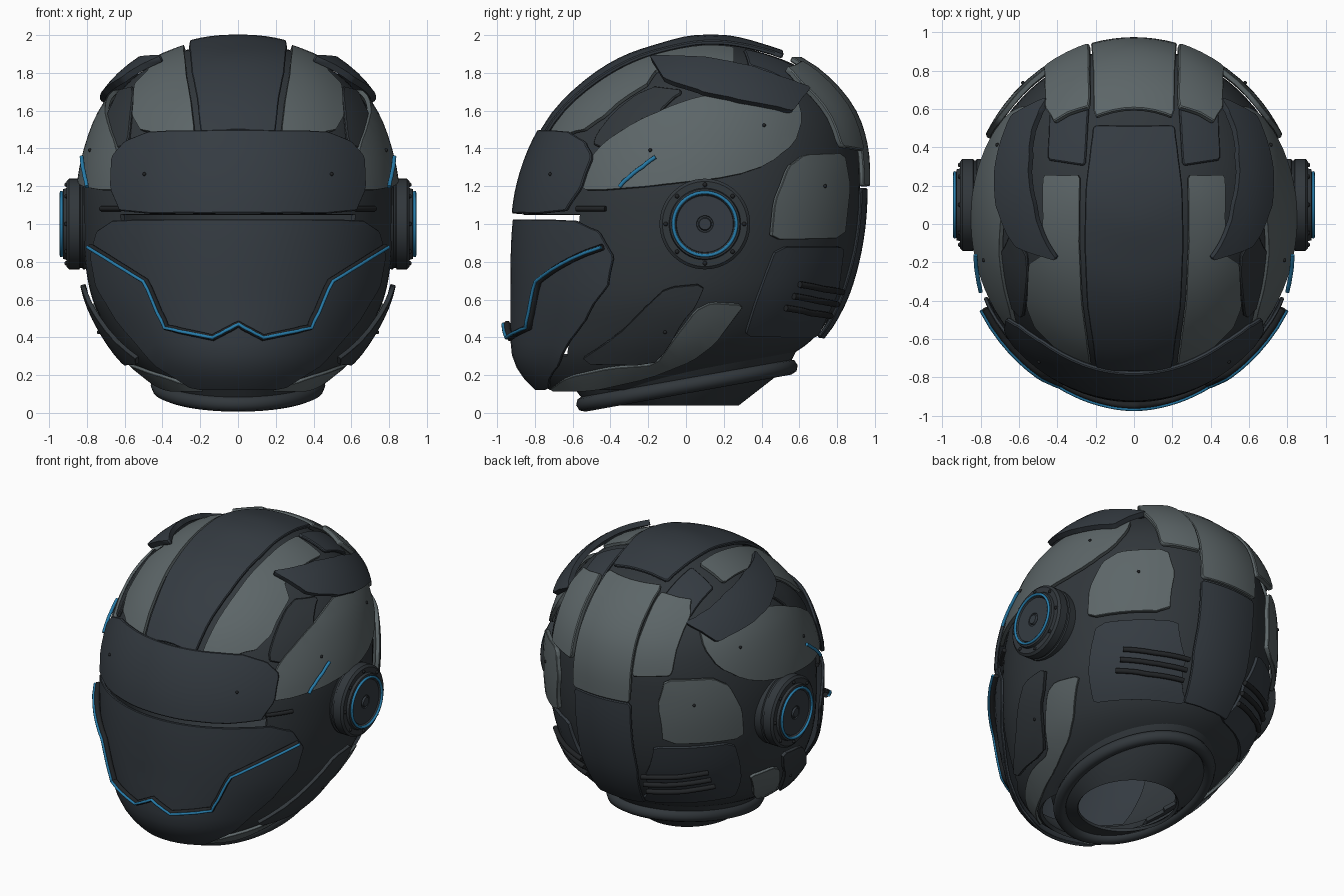
import bpy, bmesh, math
from mathutils import Vector
from mathutils.bvhtree import BVHTree

if "Cube" in bpy.data.objects:
    bpy.data.objects.remove(bpy.data.objects["Cube"])


def material(name, rgb, rough=0.5):
    m = bpy.data.materials.new(name)
    m.use_nodes = True
    m.diffuse_color = (*rgb, 1)
    node = m.node_tree.nodes["Principled BSDF"]
    node.inputs["Base Color"].default_value = (*rgb, 1)
    node.inputs["Roughness"].default_value = rough
    return m


SHELL = material("shell charcoal", (.031, .038, .044))
DARK = material("dark blue grey", (.035, .044, .054))
LIGHT = material("light grey", (.108, .132, .138))
BLUE = material("glow blue", (.02, .2, .4))
TRIM = material("black trim", (.015, .017, .019))


def add(name, data, mat):
    data.materials.append(mat)
    ob = bpy.data.objects.new(name, data)
    bpy.context.scene.collection.objects.link(ob)
    return ob


def finish(ob, angle=35):
    """Bake the modifiers, then smooth while keeping hard edges."""
    graph = bpy.context.evaluated_depsgraph_get()
    me = bpy.data.meshes.new_from_object(ob.evaluated_get(graph))
    name, mat = ob.name, ob.data.materials[0]
    bpy.data.objects.remove(ob)
    me.materials.clear()
    add(name, me, mat).name = name
    me.shade_smooth()
    me.set_sharp_from_angle(angle=math.radians(angle))


def mesh_object(name, bm, mat, thick=0, mirror=False, bevel=0):
    me = bpy.data.meshes.new(name)
    bm.to_mesh(me)
    bm.free()
    ob = add(name, me, mat)
    if thick:
        mod = ob.modifiers.new("thickness", 'SOLIDIFY')
        mod.thickness, mod.offset = thick, -1
    if bevel:
        mod = ob.modifiers.new("bevel", 'BEVEL')
        mod.width, mod.segments = bevel, 1
        mod.angle_limit = math.radians(50)
    if mirror:
        ob.modifiers.new("mirror", 'MIRROR').use_mirror_merge = False
    finish(ob)


def loft(bm, rings):
    loops = [[bm.verts.new(p) for p in ring] for ring in rings]
    n = len(loops[0])
    for a, b in zip(loops, loops[1:]):
        for i in range(n):
            j = (i + 1) % n
            bm.faces.new((a[i], a[j], b[j], b[i]))
    return loops


def ellipse(yc, rx, ry, height, n=96):
    pts = []
    for i in range(n):
        t = math.tau * i / n
        y = yc + ry * math.sin(t)
        pts.append(Vector((rx * math.cos(t), y, height(y))))
    return pts


# Head shell sections: height, half width, front y, back y
ROWS = [(.12, .36, -.72, -.08), (.2, .48, -.81, .28), (.3, .59, -.87, .54),
        (.42, .68, -.88, .70), (.6, .77, -.88, .81), (.8, .81, -.88, .875),
        (1.0, .825, -.87, .91), (1.2, .82, -.84, .92), (1.4, .78, -.77, .91),
        (1.58, .71, -.66, .85), (1.74, .59, -.49, .72), (1.85, .44, -.31, .56),
        (1.92, .27, -.10, .36), (1.95, .13, .02, .24), (1.956, .02, .11, .15)]


def section(s):
    i = min(int(s), len(ROWS) - 2)
    t = s - i
    p = [Vector(ROWS[max(0, min(len(ROWS) - 1, i + k))]) for k in (-1, 0, 1, 2)]
    return .5 * (2 * p[1] + (p[2] - p[0]) * t + (2 * p[0] - 5 * p[1] + 4 * p[2] - p[3]) * t * t
                 + (3 * p[1] - p[0] - 3 * p[2] + p[3]) * t ** 3)


bm = bmesh.new()
rings = []
for k in range((len(ROWS) - 1) * 4 + 1):
    z, w, front, back = section(k / 4)
    rings.append(ellipse((front + back) / 2, w, (back - front) / 2, lambda y, z=z: z))
loops = loft(bm, rings)
bm.faces.new(loops[-1])
bottom = bm.faces.new(loops[0][::-1])
bm.normal_update()
tree = BVHTree.FromBMesh(bm)

# Face opening and neck hole
gone = [bottom]
for f in bm.faces:
    c = f.calc_center_median()
    face_hole = .3 < c.z < 1.06 and c.y < -.55 - .12 * (1 - c.z)
    neck_hole = f.normal.z < -.4 and (c.x / .36) ** 2 + (c.y / .48) ** 2 < 1
    if f is not bottom and (face_hole or neck_hole):
        gone.append(f)
bmesh.ops.delete(bm, geom=gone, context='FACES')
mesh_object("head_shell", bm, SHELL, thick=.025)


def drop(u, v, side, off):
    """Project a flat point onto the head shell and lift it."""
    origin, d = {'side': ((3, u, v), (-1, 0, 0)), 'front': ((u, -3, v), (0, 1, 0)),
                 'back': ((u, 3, v), (0, -1, 0)), 'top': ((u, v, 3), (0, 0, -1))}[side]
    origin, d = Vector(origin), Vector(d)
    loc, nor, _, _ = tree.ray_cast(origin, d)
    if loc is None:
        loc, nor, _, _ = tree.find_nearest(origin + d * 2.9)
    return loc + nor * off


def both(half):
    return half + [(-x, y) for x, y in reversed(half)]


def plate(name, pts, side, mat, off, thick=.02, mirror=True, soft=.12, step=.055):
    """Curved armour plate cut from a flat outline."""
    n = len(pts)
    outline = []
    for i in range(n):
        p = Vector(pts[i])
        for q in (Vector(pts[i - 1]), Vector(pts[(i + 1) % n])):
            outline.append(p.lerp(q, soft))
    bm = bmesh.new()
    bm.faces.new([bm.verts.new((p.x, p.y, 0)) for p in outline])
    for axis in (0, 1):
        lo, hi = min(p[axis] for p in outline), max(p[axis] for p in outline)
        count = max(2, round((hi - lo) / step))
        normal = Vector((1 - axis, axis, 0))
        for k in range(1, count):
            bmesh.ops.bisect_plane(bm, geom=bm.verts[:] + bm.edges[:] + bm.faces[:], dist=1e-5,
                                   plane_co=normal * (lo + (hi - lo) * k / count), plane_no=normal)
    for v in bm.verts:
        v.co = drop(v.co.x, v.co.y, side, off)
    bm.normal_update()
    facing = sum(f.normal.dot(f.calc_center_median() - Vector((0, 0, 1))) * f.calc_area() for f in bm.faces)
    if facing < 0:
        bmesh.ops.reverse_faces(bm, faces=bm.faces[:])
    mesh_object(name, bm, mat, thick, mirror, .006)


def pipe(name, points, radius, mat, mirror=True, closed=False):
    cu = bpy.data.curves.new(name, 'CURVE')
    cu.dimensions = '3D'
    cu.bevel_depth, cu.bevel_resolution, cu.use_fill_caps = radius, 2, True
    sp = cu.splines.new('POLY')
    sp.points.add(len(points) - 1)
    for p, co in zip(sp.points, points):
        p.co = (*co, 1)
    sp.use_cyclic_u = closed
    ob = add(name, cu, mat)
    if mirror:
        ob.modifiers.new("mirror", 'MIRROR').use_mirror_merge = False
    finish(ob, 50)


def surface_pipe(name, path, side, off, radius, mat, mirror=True):
    pts = []
    for a, b in zip(path, path[1:]):
        pts += [Vector(a).lerp(Vector(b), k / 6) for k in range(6)]
    pts.append(Vector(path[-1]))
    pipe(name, [drop(p.x, p.y, side, off) for p in pts], radius, mat, mirror)


# Face and forehead
plate("forehead_band", both([(.43, 1.47), (.56, 1.42), (.63, 1.34), (.635, 1.18), (.58, 1.05)]),
      'front', DARK, .06, .025, False)
plate("face_visor", both([(.22, .155), (.42, .28), (.6, .49), (.71, .67), (.74, .83), (.71, .96), (.62, 1.02)]),
      'front', DARK, .05, .02, False, .08)
chin_line = [(.72, .88), (.45, .7), (.345, .46), (.12, .4), (0, .47)]
chin_line += [(-x, z) for x, z in reversed(chin_line[:-1])]
surface_pipe("visor_line_mount", chin_line, 'front', .066, .018, TRIM, False)
surface_pipe("visor_glow_line", chin_line, 'front', .087, .009, BLUE, False)

# Crown
plate("centre_crest", both([(.185, -.73), (.235, -.4), (.25, -.1), (.24, .2), (.205, .5)]),
      'top', DARK, .047, .025, False, .04)
plate("crown_strip", [(.275, .25), (.46, .25), (.46, -.15), (.53, -.2), (.54, -.42),
                      (.5, -.52), (.37, -.65), (.22, -.73), (.265, -.4), (.28, -.1)],
      'top', LIGHT, .032, .02, True, .05)
plate("crown_rear_infill", [(.25, .3), (.44, .33), (.43, .57), (.23, .62)], 'top', DARK, .025, soft=.05)
plate("crown_wing", [(-.17, 1.83), (.1, 1.825), (.33, 1.78), (.62, 1.68), (.53, 1.57), (.3, 1.615),
                     (.1, 1.655), (-.1, 1.72)], 'side', DARK, .075, .035, True, .05, .04)
plate("brow_infill", [(.54, 1.72), (.62, 1.7), (.69, 1.55), (.66, 1.38), (.57, 1.42)], 'front', SHELL, .02)

# Back of the head
plate("rear_centre_plate", both([(.21, 1.2), (.2, 1.84)]), 'back', LIGHT, .055, .03, False, .03)
plate("rear_side_plate", [(.215, 1.38), (.43, 1.4), (.43, 1.71), (.39, 1.78), (.215, 1.81)],
      'back', LIGHT, .07, .035, True, .05)
plate("rear_spine", both([(.17, .42), (.21, .7), (.21, 1.19)]), 'back', DARK, .042, .02, False, .04)
for i, z in enumerate((.66, .6, .54)):
    surface_pipe(f"rear_vent_{i + 1}", [(.22, z - .01), (.42, z + .005), (.57, z + .03)],
                 'back', .035, .017, TRIM)

# Sides
plate("temple_plate", [(-.55, 1.2), (-.52, 1.3), (-.42, 1.42), (-.25, 1.53), (-.02, 1.63), (.25, 1.7),
                       (.57, 1.65), (.6, 1.55), (.56, 1.42), (.42, 1.31), (.25, 1.25), (-.15, 1.2),
                       (-.5, 1.17)], 'side', LIGHT, .035, .025, True, .2)
plate("rear_ear_plate", [(.43, .92), (.45, 1.12), (.52, 1.3), (.6, 1.36), (.8, 1.37), (.83, 1.2),
                         (.8, .93)], 'side', LIGHT, .05, .03)
plate("rear_lower_plate", [(.31, .42), (.36, .58), (.46, .85), (.52, .88), (.82, .88), (.79, .65),
                           (.68, .41)], 'side', DARK, .022, soft=.06)
plate("cheek_plate", [(-.57, .28), (-.36, .42), (-.2, .58), (-.1, .67), (.1, .69), (.05, .58),
                      (-.02, .5), (-.1, .36), (-.18, .28)], 'side', SHELL, .045, .025, True, .2)
plate("jaw_plate", [(-.72, .13), (-.62, .2), (-.4, .25), (-.16, .27), (-.05, .42), (.05, .55), (.13, .59),
                    (.3, .58), (.24, .5), (.15, .38), (.03, .29), (-.2, .2), (-.5, .13)],
      'side', LIGHT, .025, .02, True, .15)
surface_pipe("brow_slot", [(-.57, 1.08), (-.42, 1.08)], 'side', .012, .014, TRIM)
surface_pipe("temple_glow_line", [(-.33, 1.19), (-.28, 1.24), (-.15, 1.34)], 'side', .06, .011, BLUE)


# Ear units, turned around the x axis
def ear_ring(x, r, n=64):
    return [Vector((x, .1 + r * math.cos(math.tau * i / n), 1 + r * math.sin(math.tau * i / n)))
            for i in range(n)]


def turned(name, profile, mat):
    bm = bmesh.new()
    bm.faces.new(loft(bm, [ear_ring(x, r) for x, r in profile])[-1])
    bmesh.ops.recalc_face_normals(bm, faces=bm.faces[:])
    mesh_object(name, bm, mat, mirror=True)


turned("ear_housing", [(.72, .235), (.82, .24), (.825, .232), (.835, .232), (.84, .24), (.895, .24), (.908, .225),
                       (.908, .19), (.925, .185), (.93, .16), (.915, .15), (.915, .14)], SHELL)
turned("ear_cap", [(.9, .155), (.924, .15), (.924, .045), (.918, .042), (.918, .035), (.93, .03)], DARK)
pipe("ear_glow_ring", ear_ring(.935, .167), .009, BLUE, closed=True)


def stud(name, centre, radius):
    bm = bmesh.new()
    bmesh.ops.create_icosphere(bm, subdivisions=2, radius=radius)
    bmesh.ops.translate(bm, verts=bm.verts[:], vec=centre)
    mesh_object(name, bm, TRIM, mirror=True)


for i, p in enumerate(ear_ring(.908, .208, 8)):
    stud(f"ear_bolt_{i + 1}", p, .012)
for i, (u, v, side, off) in enumerate([(.4, 1.51, 'side', .037), (-.18, 1.38, 'side', .037), (.7, 1.2, 'side', .052),
                                       (-.11, .45, 'side', .047), (.46, 1.25, 'front', .06)]):
    stud(f"plate_rivet_{i + 1}", drop(u, v, side, off), .01)


# Neck collar, joined to the underside of the shell
def tilt(y, lift=.145):
    return lift + .18 * y


pipe("neck_ring", ellipse(.005, .42, .545, tilt), .042, SHELL, mirror=False, closed=True)
bm = bmesh.new()
loft(bm, [ellipse(0, .47, .6, lambda y: tilt(y, .25)), ellipse(.005, .41, .535, tilt),
          ellipse(-.06, .31, .34, lambda y: .04)])
bmesh.ops.reverse_faces(bm, faces=bm.faces[:])
mesh_object("neck_collar", bm, SHELL, thick=.02)
